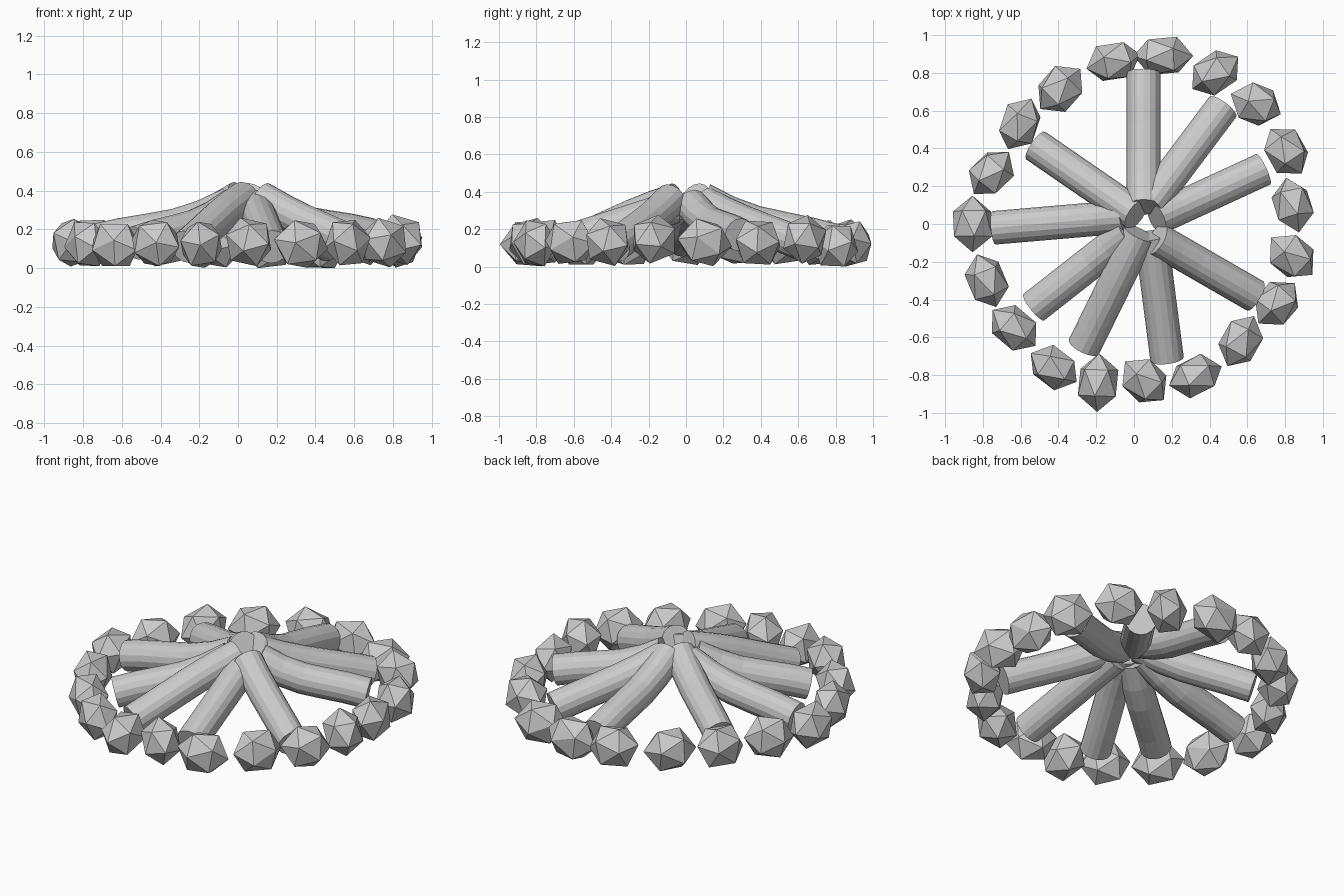
import bpy, bmesh, random
from math import radians, pi, cos, sin
from mathutils import Vector, Matrix

if "Cube" in bpy.data.objects:
    bpy.data.objects.remove(bpy.data.objects["Cube"])

random.seed(4)

def finish(bm, name):
    bmesh.ops.recalc_face_normals(bm, faces=bm.faces)
    me = bpy.data.meshes.new(name)
    bm.to_mesh(me)
    bm.free()
    ob = bpy.data.objects.new(name, me)
    bpy.context.collection.objects.link(ob)

# Ring stone: stretched icosahedron, rolled about its long axis
def stone(i, x, y, length, width, yaw):
    bm = bmesh.new()
    bmesh.ops.create_icosphere(bm, subdivisions=1, radius=1)
    roll = Matrix.Rotation(random.uniform(0, 2 * pi), 4, 'X')
    tilt = Matrix.Rotation(radians(random.uniform(-12, 12)), 4, 'Y')
    size = Matrix.Diagonal((length / 2, width / 2 * 1.08, 0.135, 1))
    turn = Matrix.Rotation(radians(yaw), 4, 'Z')
    bm.transform(turn @ tilt @ size @ roll @ Matrix.Rotation(pi / 2, 4, 'Y'))
    low = min(v.co.z for v in bm.verts)
    lift = random.uniform(0.0, 0.02) if i else 0
    bm.transform(Matrix.Translation((x, y, lift - low)))
    finish(bm, f"ring_stone_{i + 1}")

# Log: bent cylinder from its raised inner end to its low outer end
def log(i, inner, outer, z_in, z_out, sag):
    steps, sides, radius = 5, 16, 0.089
    a = Vector((*inner, z_in))
    b = Vector((*outer, z_out))
    path = []
    for k in range(steps + 1):
        t = k / steps
        p = a.lerp(b, t)
        p.z -= sag * sin(2 * pi * t) * 0.35 + sag * sin(pi * t)
        path.append(p)
    side = Vector((-(b - a).y, (b - a).x, 0)).normalized()
    bm = bmesh.new()
    rings = []
    for k, p in enumerate(path):
        d = (path[min(k + 1, steps)] - path[max(k - 1, 0)]).normalized()
        up = d.cross(side)
        rings.append([bm.verts.new(p + radius * (side * cos(2 * pi * s / sides)
                      + up * sin(2 * pi * s / sides))) for s in range(sides)])
    for r, q in zip(rings, rings[1:]):
        for s in range(sides):
            n = (s + 1) % sides
            bm.faces.new((r[s], r[n], q[n], q[s]))
    bm.faces.new(rings[0])
    bm.faces.new(rings[-1])
    finish(bm, f"log_{i + 1}")

# Stone positions: x, y, length, width, yaw
stones = [
    (0.155, 0.89, .32, .21, 0), (0.43, 0.80, .30, .21, 35), (0.645, 0.635, .29, .22, -22),
    (0.805, 0.385, .29, .22, -55), (0.84, 0.10, .30, .21, -77), (0.835, -0.17, .30, .22, -42),
    (0.755, -0.42, .29, .22, 48), (0.565, -0.62, .30, .21, 62), (0.325, -0.805, .30, .21, 20),
    (0.055, -0.83, .29, .22, -45), (-0.19, -0.84, .31, .22, 88), (-0.425, -0.76, .29, .21, -32),
    (-0.635, -0.55, .30, .21, -40), (-0.78, -0.30, .30, .21, -70), (-0.855, 0, .30, .22, 90),
    (-0.755, 0.27, .29, .21, 50), (-0.605, 0.53, .30, .21, 65), (-0.39, 0.715, .30, .22, 45),
    (-0.11, 0.86, .30, .21, 15),
]
for i, s in enumerate(stones):
    stone(i, *s)

# Log ends: inner xy, outer xy, inner z, outer z, sag
logs = [
    ((0.05, 0.09), (0.05, 0.80), .36, .14, .03),
    ((0.08, 0.10), (0.47, 0.62), .34, .12, .01),
    ((0.12, 0.03), (0.685, 0.29), .33, .17, .03),
    ((0.12, -0.08), (0.64, -0.38), .36, .11, .01),
    ((0.09, -0.06), (0.175, -0.715), .32, .11, .0),
    ((0.03, -0.05), (-0.265, -0.65), .36, .11, -.01),
    ((-0.02, -0.04), (-0.53, -0.44), .33, .13, .03),
    ((-0.04, 0.04), (-0.74, -0.02), .33, .14, .03),
    ((0.01, 0.05), (-0.52, 0.415), .365, .14, .02),
]
for i, l in enumerate(logs):
    log(i, *l)
